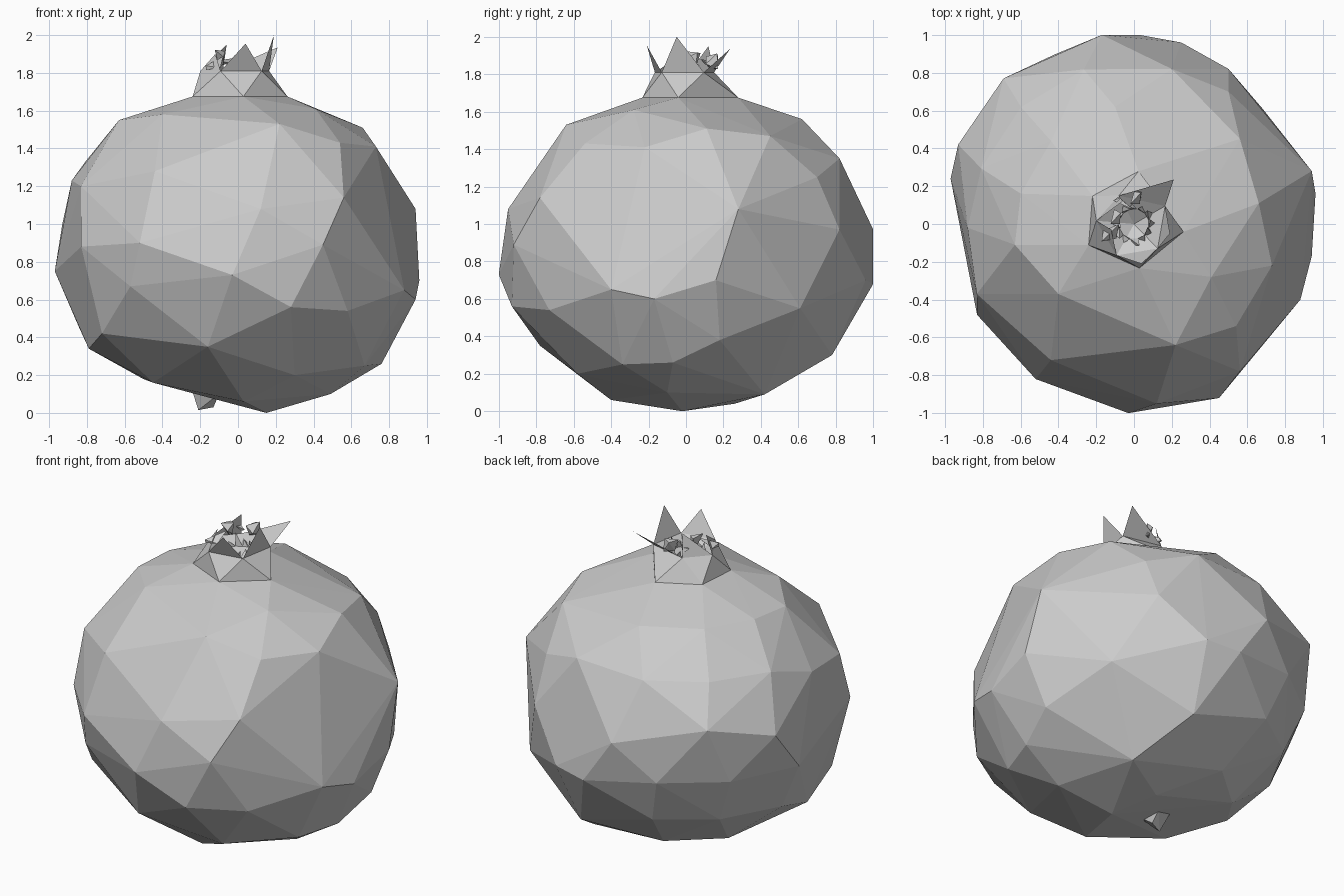
import bpy, bmesh, math, random
from mathutils import Vector

if "Cube" in bpy.data.objects:
    bpy.data.objects.remove(bpy.data.objects["Cube"])

random.seed(4)


def finish(bm, name):
    bmesh.ops.recalc_face_normals(bm, faces=bm.faces)
    mesh = bpy.data.meshes.new(name)
    bm.to_mesh(mesh)
    bm.free()
    obj = bpy.data.objects.new(name, mesh)
    bpy.context.collection.objects.link(obj)
    return obj


def hull(points, name):
    bm = bmesh.new()
    for p in points:
        bm.verts.new(p)
    res = bmesh.ops.convex_hull(bm, input=bm.verts)
    loose = [v for v in bm.verts if not v.link_faces]
    bmesh.ops.delete(bm, geom=loose, context='VERTS')
    return finish(bm, name)


def polar(angle, r, z):
    a = math.radians(angle)
    return (r * math.cos(a), r * math.sin(a), z)


# fruit body: faceted shell through its main corners
corners = [
    (-.03, -1, .73), (-.16, -.78, .35), (.28, -.93, .56), (.45, -.92, .89),
    (-.52, -.82, .90), (.56, -.78, 1.14), (.12, -.95, 1.08), (.22, -.64, 1.53),
    (.54, -.54, 1.43), (-.44, -.72, 1.28), (-.4, -.37, 1.58), (-.63, -.11, 1.55),
    (-.88, -.02, 1.23), (-.57, -.73, .67), (-.83, -.48, .88), (.58, -.73, .54),
    (.88, -.4, .65), (.94, -.17, .6), (.96, .16, .7), (.94, .28, 1.08),
    (.73, -.22, 1.41), (.66, .11, 1.51), (.41, -.28, 1.61), (.56, .45, 1.47),
    (.68, .61, .55), (.76, -.07, .26), (.67, -.34, .25), (.82, .18, .38),
    (.49, -.1, .1), (.15, -.02, 0), (.03, -.4, .06), (-.45, -.25, .16),
    (.3, -.58, .2), (.36, .42, .09), (.5, .82, .97), (.25, .96, .7),
    (.03, 1, .68), (-.17, 1, .97), (.2, .82, 1.35), (-.1, .62, 1.56),
    (-.97, .24, .75), (-.93, .42, 1.0), (-.69, .77, 1.1), (.5, .7, 1.25),
    (-.79, -.1, .34), (.05, .26, .04), (.2, .78, .3), (-.72, -.45, .42)]
# less visible back and left corners, ring by ring: height, radius, angles
rings = [(.18, .58, (112, 150)), (.45, .87, (112, 138, 165)), (.74, .99, (115, 140)),
         (1.33, .86, (108, 134, 160)), (1.56, .62, (135, 165)), (1.2, .91, (204,))]
for z, r, angles in rings:
    corners += [polar(a, r, z) for a in angles]

# crown corners: five at the foot, five staggered at the neck
foot = [polar(a, r, 1.675) for a, r in
        ((205, .265), (277, .235), (351, .265), (85, .28), (146, .265))]
neck = [polar(a, r, 1.81) for a, r in
        ((241, .19), (314, .18), (30, .19), (118, .17), (175, .20))]
corners += foot
hull(corners, "fruit_body")

# crown: neck wall, pointed sepals and the curled ones
bm = bmesh.new()
f = [bm.verts.new(p) for p in foot]
n = [bm.verts.new(p) for p in neck]
tips = [(-.12, -.03, 1.9), (.04, -.21, 1.955), (.19, -.05, 2.0),
        (.21, .235, 1.935), (-.06, .12, 1.95)]
for i in range(5):
    j = (i + 1) % 5
    bm.faces.new((f[i], f[j], n[i]))
    bm.faces.new((n[i], f[j], n[j]))
for i, tip in enumerate(tips):
    a, b = n[i - 1], n[i]
    t = bm.verts.new(tip)
    bm.faces.new((a, b, t))
# inner cup
low = bm.verts.new((0, 0, 1.72))
for i in range(5):
    bm.faces.new((n[i], n[i - 1], low))
finish(bm, "crown")

# curled sepal ends folding inward on the left and back
for k, (p, size) in enumerate([((-.13, -.04, 1.85), .06), ((-.12, .05, 1.87), .06),
                               ((-.06, .11, 1.89), .055), ((.02, .13, 1.87), .045)]):
    pts = [Vector(p) + Vector([random.uniform(-size, size) for _ in range(3)])
           for _ in range(7)]
    hull(pts, f"curled_sepal_{k}")

# dried stamens inside the cup
bm = bmesh.new()
for k in range(12):
    a = k * 30
    base = Vector(polar(a, .09, 1.77))
    tip = bm.verts.new(polar(a + 15, .07 + random.random() * .05,
                             1.81 + random.random() * .05))
    tri = [bm.verts.new(base + Vector(polar(a + s, .025, 0))) for s in (0, 120, 240)]
    for i in range(3):
        bm.faces.new((tri[i], tri[(i + 1) % 3], tip))
finish(bm, "stamens")

# stem stub underneath
hull([(-.24, -.06, .11), (-.1, -.08, .1), (-.12, .08, .08), (-.22, .06, .1),
      (-.21, -.02, .015), (-.13, .01, .03)], "stem_stub")
